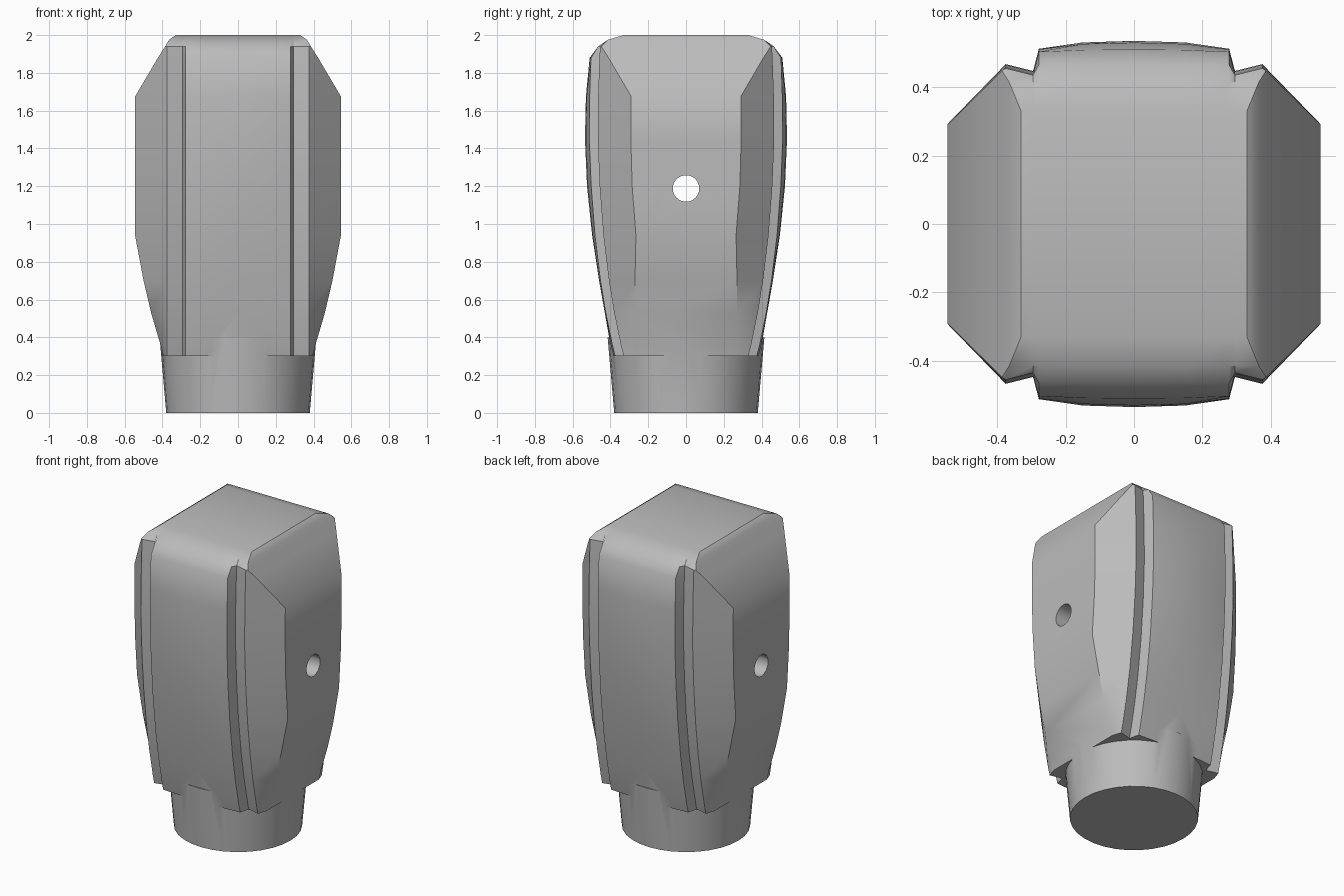
import bpy, bmesh, math

cube = bpy.data.objects.get("Cube")
if cube:
    bpy.data.objects.remove(cube, do_unlink=True)

grey = bpy.data.materials.new("plain grey")
grey.use_nodes = True
colour = (0.5, 0.5, 0.5, 1)
grey.diffuse_color = colour
grey.node_tree.nodes["Principled BSDF"].inputs["Base Color"].default_value = colour

# Body levels: height, panel centre y, post y, side x, side corner y, roof limit y
LEVELS = [
    (0.30, 0.385, 0.33, 0.395, 0.27, 1),
    (0.36, 0.400, 0.345, 0.41, 0.27, 1),
    (0.53, 0.430, 0.380, 0.46, 0.27, 1),
    (0.70, 0.460, 0.408, 0.50, 0.27, 1),
    (0.94, 0.497, 0.437, 0.545, 0.265, 1),
    (1.20, 0.524, 0.457, 0.545, 0.285, 1),
    (1.45, 0.535, 0.467, 0.545, 0.292, 1),
    (1.675, 0.530, 0.465, 0.545, 0.29, 1),
    (1.88, 0.510, 0.458, 0.424, 0.41, 0.51),
    (1.94, 0.500, 0.455, 0.386, 0.448, 0.465),
    (1.975, 0.490, 0.450, 0.365, 0.42, 0.415),
    (2.00, 0.480, 0.445, 0.33, 0.33, 0.33),
]


def outline(centre, post, side, corner, limit):
    """One full outline: side, post, groove and bulging panel, mirrored twice."""
    edge = post + 0.045
    half = [(side, corner), (0.375, post), (0.295, post - 0.02), (0.278, edge),
            (0.15, edge + 0.8 * (centre - edge)), (0, centre)]
    half = [(min(x, side), min(y, limit)) for x, y in half]
    back = half + [(-x, y) for x, y in reversed(half[:-1])]
    return back + [(-x, -y) for x, y in back]


def mesh_object(name, bm):
    bmesh.ops.recalc_face_normals(bm, faces=bm.faces)
    mesh = bpy.data.meshes.new(name)
    bm.to_mesh(mesh)
    bm.free()
    mesh.materials.append(grey)
    obj = bpy.data.objects.new(name, mesh)
    bpy.context.collection.objects.link(obj)
    return obj


# Lofted body
bm = bmesh.new()
rings = [[bm.verts.new((x, y, z)) for x, y in outline(*rest)] for z, *rest in LEVELS]
for low, high in zip(rings, rings[1:]):
    for i in range(len(low)):
        j = (i + 1) % len(low)
        bm.faces.new((low[i], low[j], high[j], high[i]))
bm.faces.new(rings[0][::-1])
bm.faces.new(rings[-1])
bmesh.ops.remove_doubles(bm, verts=bm.verts, dist=0.0005)
body = mesh_object("body", bm)


def cone(name, bottom, top, height, segments):
    bm = bmesh.new()
    bmesh.ops.create_cone(bm, cap_ends=True, segments=segments,
                          radius1=bottom, radius2=top, depth=height)
    return mesh_object(name, bm)


# Tapered round neck and the cross hole
neck = cone("neck", 0.38, 0.415, 0.4, 32)
neck.location.z = 0.2
hole = cone("hole_cutter", 0.07, 0.07, 2, 32)
hole.rotation_euler.y = math.pi / 2
hole.location.z = 1.188

bpy.context.view_layer.objects.active = body
for tool, operation in ((neck, "UNION"), (hole, "DIFFERENCE")):
    mod = body.modifiers.new(tool.name, "BOOLEAN")
    mod.operation = operation
    mod.solver = "EXACT"
    mod.object = tool
    bpy.context.view_layer.update()
    bpy.ops.object.modifier_apply(modifier=mod.name)
    bpy.data.objects.remove(tool, do_unlink=True)

# Smooth surfaces with crisp edges
bpy.ops.object.select_all(action="DESELECT")
body.select_set(True)
bpy.ops.object.shade_smooth_by_angle(angle=math.radians(35))
